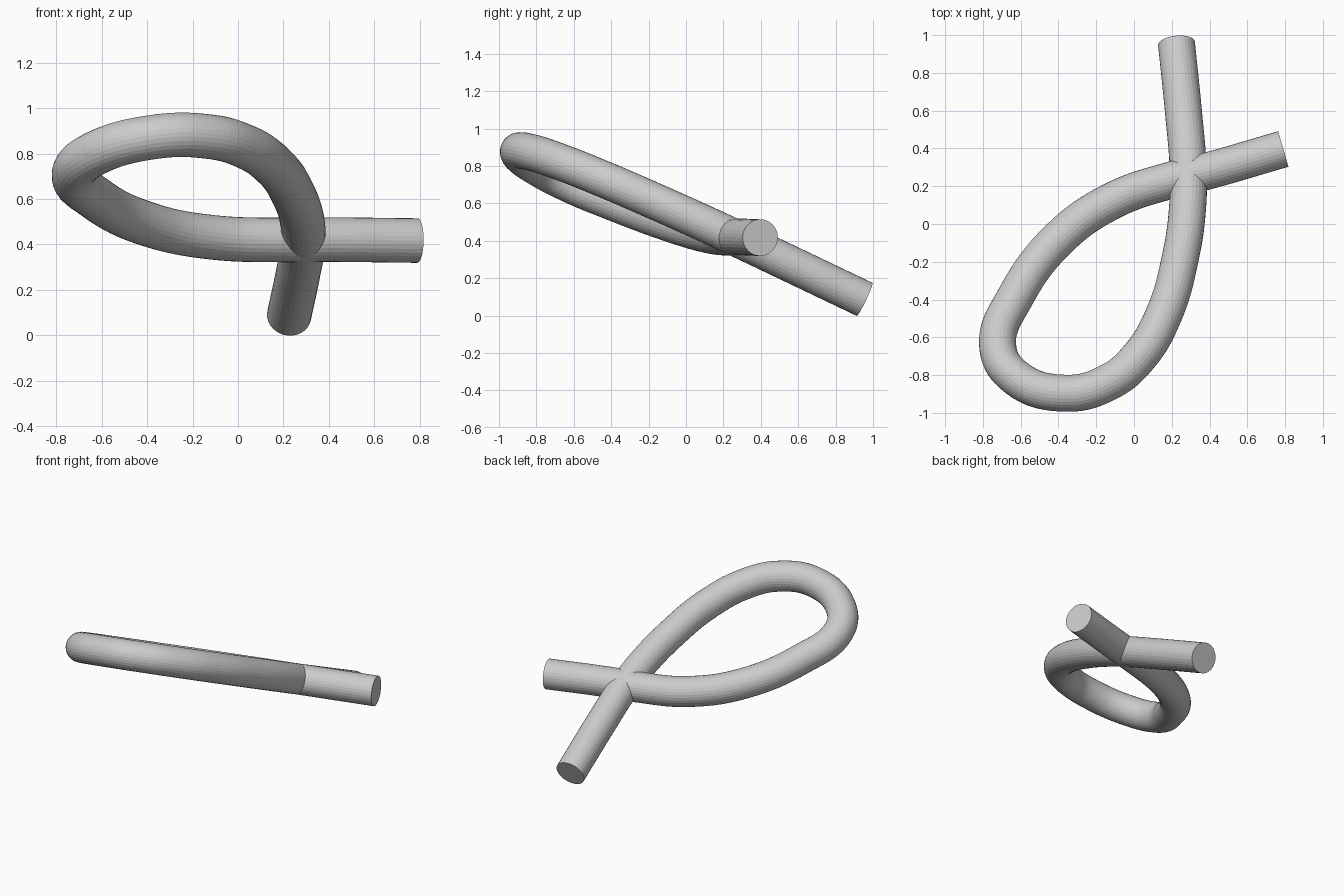
import bpy

if "Cube" in bpy.data.objects:
    bpy.data.objects.remove(bpy.data.objects["Cube"])

RADIUS = 0.098


def plane_z(x, y):
    # the whole loop lies in one tilted plane
    return 0.42 + 0.125 * (x - 0.285) - 0.465 * (y - 0.255)


# centre line of the tube seen from above, from the side tail to the back tail
path = [
    (0.79, 0.397), (0.386, 0.28), (0.206, 0.235), (-0.11, 0.125),
    (-0.39, -0.07), (-0.63, -0.39), (-0.722, -0.64), (-0.635, -0.805),
    (-0.365, -0.896), (-0.13, -0.835), (0.025, -0.705), (0.159, -0.477),
    (0.245, -0.18), (0.283, 0.08), (0.286, 0.30), (0.265, 0.56),
    (0.225, 0.955),
]

# looped tube with flat capped ends
curve = bpy.data.curves.new("looped_tube", "CURVE")
curve.dimensions = "3D"
curve.resolution_u = 10
curve.bevel_depth = RADIUS
curve.bevel_resolution = 14
curve.use_fill_caps = True
spline = curve.splines.new("BEZIER")
spline.bezier_points.add(len(path) - 1)
for point, (x, y) in zip(spline.bezier_points, path):
    point.co = (x, y, plane_z(x, y))
    point.handle_left_type = point.handle_right_type = "AUTO"
spline.use_smooth = False

tube = bpy.data.objects.new("looped_tube", curve)
bpy.context.collection.objects.link(tube)
bpy.context.view_layer.objects.active = tube
tube.select_set(True)
bpy.context.view_layer.update()
bpy.ops.object.convert(target="MESH")
